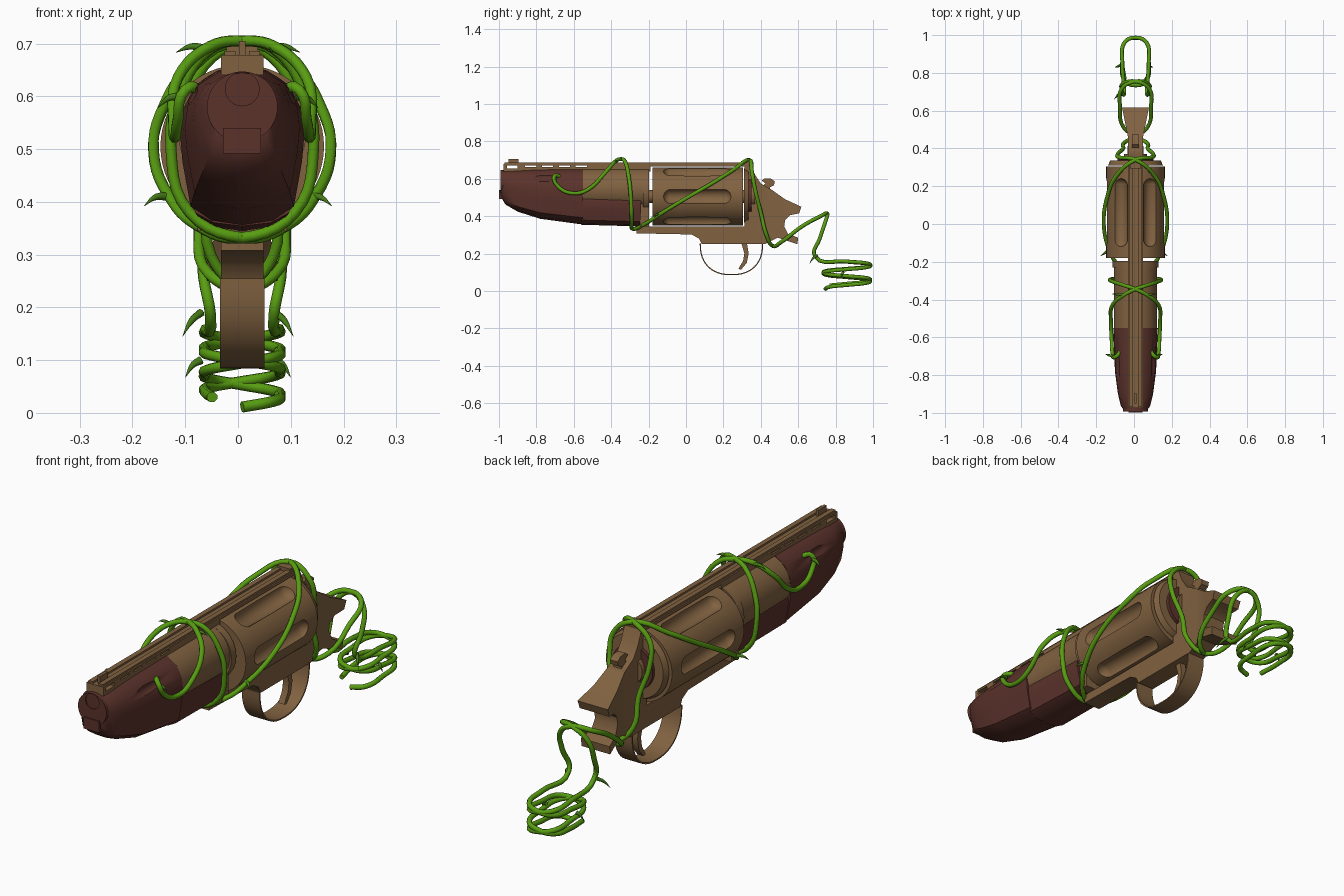
import bpy, bmesh, math
from mathutils import Vector, Matrix

if "Cube" in bpy.data.objects:
    bpy.data.objects.remove(bpy.data.objects["Cube"])

CX = 0.008  # gun centre line


def material(name, rgb):
    m = bpy.data.materials.new(name)
    m.diffuse_color = (*rgb, 1)
    m.use_nodes = True
    m.node_tree.nodes["Principled BSDF"].inputs["Base Color"].default_value = m.diffuse_color
    return m


BROWN = material("tan_brown", (0.22, 0.122, 0.052))
DARK = material("dark_red_brown", (0.105, 0.032, 0.024))
GREEN = material("vine_green", (0.098, 0.34, 0.006))
LEAF = material("thorn_green", (0.06, 0.2, 0.008))


def finish(bm, name, mat, angle=35):
    bmesh.ops.recalc_face_normals(bm, faces=bm.faces[:])
    me = bpy.data.meshes.new(name)
    bm.to_mesh(me)
    bm.free()
    me.materials.append(mat)
    me.shade_smooth()
    me.set_sharp_from_angle(angle=math.radians(angle))
    ob = bpy.data.objects.new(name, me)
    bpy.context.collection.objects.link(ob)
    return ob


def box(name, mat, x, y, z):
    bm = bmesh.new()
    bmesh.ops.create_cube(bm, size=1)
    for v in bm.verts:
        v.co = Vector([a + (c + 0.5) * (b - a) for c, (a, b) in zip(v.co, (x, y, z))])
        v.co.x += CX
    return finish(bm, name, mat)


def rod(name, mat, r, y0, y1, z, n=48, r2=None):
    """Cylinder along y."""
    bm = bmesh.new()
    bmesh.ops.create_cone(bm, cap_ends=True, segments=n, radius1=r2 or r, radius2=r, depth=y1 - y0)
    bm.transform(Matrix.Translation((CX, (y0 + y1) / 2, z)) @ Matrix.Rotation(-math.pi / 2, 4, 'X'))
    return finish(bm, name, mat)


def capsule(name, centre, scale, stretch=0.0):
    bm = bmesh.new()
    bmesh.ops.create_uvsphere(bm, u_segments=20, v_segments=12, radius=1)
    bm.transform(Matrix.Rotation(math.pi / 2, 4, 'X'))
    for v in bm.verts:
        sy = 0 if abs(v.co.y) < 1e-4 else math.copysign(stretch, v.co.y)
        v.co = Vector((v.co.x * scale[0], v.co.y * scale[1] + sy, v.co.z * scale[2])) + Vector(centre)
    return finish(bm, name, DARK)


def plate(name, mat, profile, hw, flare=None):
    """Side profile (y, z) given thickness in x; may flare beyond a given y."""
    bm = bmesh.new()
    f = bm.faces.new([bm.verts.new((CX - hw, y, z)) for y, z in profile])
    r = bmesh.ops.extrude_face_region(bm, geom=[f])
    bmesh.ops.translate(bm, vec=(2 * hw, 0, 0), verts=[g for g in r["geom"] if isinstance(g, bmesh.types.BMVert)])
    if flare:
        bmesh.ops.bisect_plane(bm, geom=bm.verts[:] + bm.edges[:] + bm.faces[:],
                               plane_co=(0, flare[0], 0), plane_no=(0, 1, 0))
        for v in bm.verts:
            t = max(0, v.co.y - flare[0])
            v.co.x += math.copysign(t * flare[1], v.co.x - CX)
        bmesh.ops.triangulate(bm, faces=bm.faces[:])
    return finish(bm, name, mat)


def cut(ob, cutters):
    for c in cutters:
        m = ob.modifiers.new("cut", 'BOOLEAN')
        m.operation, m.solver, m.object = 'DIFFERENCE', 'EXACT', c
    dg = bpy.context.evaluated_depsgraph_get()
    me = bpy.data.meshes.new_from_object(ob.evaluated_get(dg))
    ob.modifiers.clear()
    ob.data = me
    me.shade_smooth()
    me.set_sharp_from_angle(angle=math.radians(35))
    for c in cutters:
        bpy.data.objects.remove(c)


HALF = [(0, 1), (0.4, 0.97), (0.75, 0.88), (0.95, 0.73), (1, 0.58), (0.96, 0.4), (0.83, 0.12), (0.5, 0.03), (0, 0)]


def loft(name, mat, sections):
    """Sections (y, half width, top, bottom) share one rounded keel outline."""
    bm = bmesh.new()
    outline = HALF + [(-a, b) for a, b in HALF[-2:0:-1]]
    rings = [[bm.verts.new((CX + a * w, y, zb + b * (zt - zb))) for a, b in outline] for y, w, zt, zb in sections]
    n = len(outline)
    for p, q in zip(rings, rings[1:]):
        for i in range(n):
            bm.faces.new((p[i], p[(i + 1) % n], q[(i + 1) % n], q[i]))
    bm.faces.new(rings[0])
    bm.faces.new(rings[-1])
    return finish(bm, name, mat, 25)


def tube(name, mat, pts, r, radii=None, res=5):
    cu = bpy.data.curves.new(name, 'CURVE')
    cu.dimensions, cu.bevel_depth, cu.bevel_resolution = '3D', r, 2
    cu.resolution_u, cu.use_fill_caps = res, True
    sp = cu.splines.new('BEZIER')
    sp.bezier_points.add(len(pts) - 1)
    for i, (b, p) in enumerate(zip(sp.bezier_points, pts)):
        b.co = p
        b.handle_left_type = b.handle_right_type = 'AUTO'
        b.radius = radii[i] if radii else 1
    cu.materials.append(mat)
    bpy.context.collection.objects.link(bpy.data.objects.new(name, cu))


# Barrel, dark muzzle shroud and underlug
rod("barrel", BROWN, 0.115, -0.56, -0.197, 0.542)
rod("barrel_collar", BROWN, 0.122, -0.23, -0.197, 0.535)
box("barrel_foot", BROWN, (-0.085, 0.085), (-0.245, -0.197), (0.345, 0.47))
shroud = loft("muzzle_shroud", DARK, [(-0.988, 0.058, 0.645, 0.50), (-0.965, 0.077, 0.648, 0.462),
              (-0.90, 0.093, 0.65, 0.424), (-0.78, 0.109, 0.655, 0.386), (-0.55, 0.118, 0.658, 0.355)])
cut(shroud, [capsule("eye_cutter", (CX + s * 0.118, -0.77, 0.61), (0.035, 0.14, 0.028)) for s in (-1, 1)])
loft("underlug", DARK, [(-0.56, 0.107, 0.56, 0.354), (-0.24, 0.1, 0.56, 0.345)])
muzzle = rod("muzzle_ring", DARK, 0.067, -0.993, -0.93, 0.58)
cut(muzzle, [rod("bore_cutter", DARK, 0.032, -1.05, -0.975, 0.614)])
box("muzzle_lip", DARK, (-0.036, 0.036), (-0.999, -0.95), (0.492, 0.54))

# Sighting rib with slots, strap over the cylinder, sights
rib = box("rib", BROWN, (-0.04, 0.04), (-0.975, -0.19), (0.64, 0.678))
slots = [(-0.957, -0.90)] + [(-0.86 + i * 0.09, -0.80 + i * 0.09) for i in range(4)]
cut(rib, [box("slot_cutter", BROWN, (-0.1, 0.1), s, (0.655 if i == 0 else 0.664, 0.67)) for i, s in enumerate(slots)])
box("top_strap", BROWN, (-0.04, 0.04), (-0.195, 0.345), (0.666, 0.678))
for s in (-1, 1):
    box("rib_rail", BROWN, tuple(sorted((s * 0.013, s * 0.034))), (-0.97, 0.34), (0.677, 0.686))
box("front_sight", BROWN, (-0.006, 0.006), (-0.95, -0.895), (0.675, 0.705))
box("rear_sight", BROWN, (-0.03, 0.03), (0.295, 0.34), (0.675, 0.694))

# Fluted cylinder
drum = rod("cylinder", BROWN, 0.155, -0.18, 0.304, 0.505, 60)
cut(drum, [capsule("flute_cutter", (CX + 0.166 * math.cos(k * math.pi / 3), 0.06, 0.505 + 0.166 * math.sin(k * math.pi / 3)),
                   (0.042, 0.042, 0.042), 0.14) for k in range(6)])
rod("cylinder_axle", BROWN, 0.035, -0.2, 0.32, 0.505, 24)
rod("recoil_shield", BROWN, 0.135, 0.31, 0.335, 0.51, r2=0.145)
rod("shield_disc", DARK, 0.095, 0.33, 0.35, 0.51)
rod("shield_hub", BROWN, 0.06, 0.345, 0.37, 0.51)

# Frame with flared tail
plate("frame", BROWN, [(-0.265, 0.308), (-0.265, 0.344), (0.312, 0.344), (0.312, 0.678), (0.345, 0.678), (0.37, 0.62),
      (0.40, 0.575), (0.46, 0.54), (0.53, 0.49), (0.617, 0.45), (0.605, 0.415), (0.555, 0.405), (0.53, 0.38),
      (0.525, 0.345), (0.545, 0.305), (0.60, 0.285), (0.595, 0.25), (0.49, 0.285), (0.42, 0.25), (0.085, 0.25),
      (0.07, 0.28), (0.03, 0.302)], 0.04, (0.46, 0.2))

# Trigger guard band, trigger and hammer
arc = []
for i in range(25):
    a = math.pi * i / 24
    c, s = math.cos(a), math.sin(a)
    arc.append((math.copysign(abs(c) ** 0.85, c), s ** 0.85 if s > 0 else 0))
plate("trigger_guard", BROWN, [(0.243 + 0.17 * c, 0.255 - 0.171 * s) for c, s in arc]
      + [(0.243 + 0.164 * c, 0.255 - 0.165 * s) for c, s in arc[::-1]], 0.042)
plate("trigger", BROWN, [(0.295, 0.26), (0.312, 0.2), (0.305, 0.16), (0.28, 0.118), (0.295, 0.114), (0.325, 0.15),
                         (0.335, 0.2), (0.325, 0.26)], 0.014)
plate("hammer", BROWN, [(0.39, 0.54), (0.425, 0.575), (0.405, 0.59), (0.42, 0.602), (0.455, 0.6), (0.475, 0.585),
                        (0.47, 0.565), (0.45, 0.555), (0.45, 0.53)], 0.018)

# Vines: two mirrored strands winding along the gun, then coiling at the grip
path = [(0.07, -0.66, 0.608), (0.108, -0.705, 0.612), (0.122, -0.68, 0.555), (0.127, -0.60, 0.522), (0.13, -0.52, 0.545),
        (0.122, -0.43, 0.635), (0.06, -0.375, 0.695), (0, -0.345, 0.705), (-0.06, -0.325, 0.69), (-0.12, -0.305, 0.6),
        (-0.135, -0.295, 0.5), (-0.1, -0.29, 0.38), (0, -0.285, 0.332), (0.09, -0.22, 0.358), (0.138, -0.14, 0.41),
        (0.168, 0, 0.495), (0.148, 0.15, 0.582), (0.105, 0.25, 0.645), (0, 0.34, 0.7), (-0.085, 0.352, 0.64),
        (-0.095, 0.368, 0.55), (-0.065, 0.40, 0.42), (-0.06, 0.43, 0.3), (0, 0.465, 0.24), (0.062, 0.51, 0.262),
        (0.082, 0.62, 0.345), (0.07, 0.72, 0.4), (0, 0.755, 0.413), (-0.062, 0.745, 0.37), (-0.075, 0.715, 0.28),
        (-0.06, 0.69, 0.185)]


def coil(turns, z0, z1):
    pts, n = [], int(turns * 8)
    for i in range(2, n + 1):
        a = i * math.pi / 4
        c, s = math.cos(a), math.sin(a)
        t = i / n
        pts.append((-0.07 * math.copysign(abs(s) ** 0.6, s),
                    0.855 + 0.01 * t - (0.132 - 0.012 * t) * math.copysign(abs(c) ** 0.6, c), z0 + (z1 - z0) * t))
    return pts


for s, turns, low, label in ((1, 2.1, 0.011, "right"), (-1, 1.9, 0.03, "left")):
    pts = path + coil(turns, 0.178, low)
    tube("vine_" + label, GREEN, [(CX + s * x, y, z) for x, y, z in pts], 0.0105)

# Thorns growing from the vines: start, tip
thorns = [((0.06, -0.375, 0.69), (0.118, -0.37, 0.683)), ((0.135, -0.14, 0.41), (0.178, -0.17, 0.392)),
          ((0.11, -0.7, 0.60), (0.152, -0.69, 0.578)), ((0.07, 0.70, 0.19), (0.105, 0.66, 0.145)),
          ((0.07, 0.84, 0.1), (0.1, 0.83, 0.067))]
for s in (-1, 1):
    for a, b in thorns:
        a, b = (Vector((s * p[0], p[1], p[2])) for p in (a, b))
        mid = (a + b) / 2 + Vector((0, 0, 0.008))
        tube("thorn", LEAF, [a, mid, b], 0.008, (1, 0.75, 0.05), 3)
